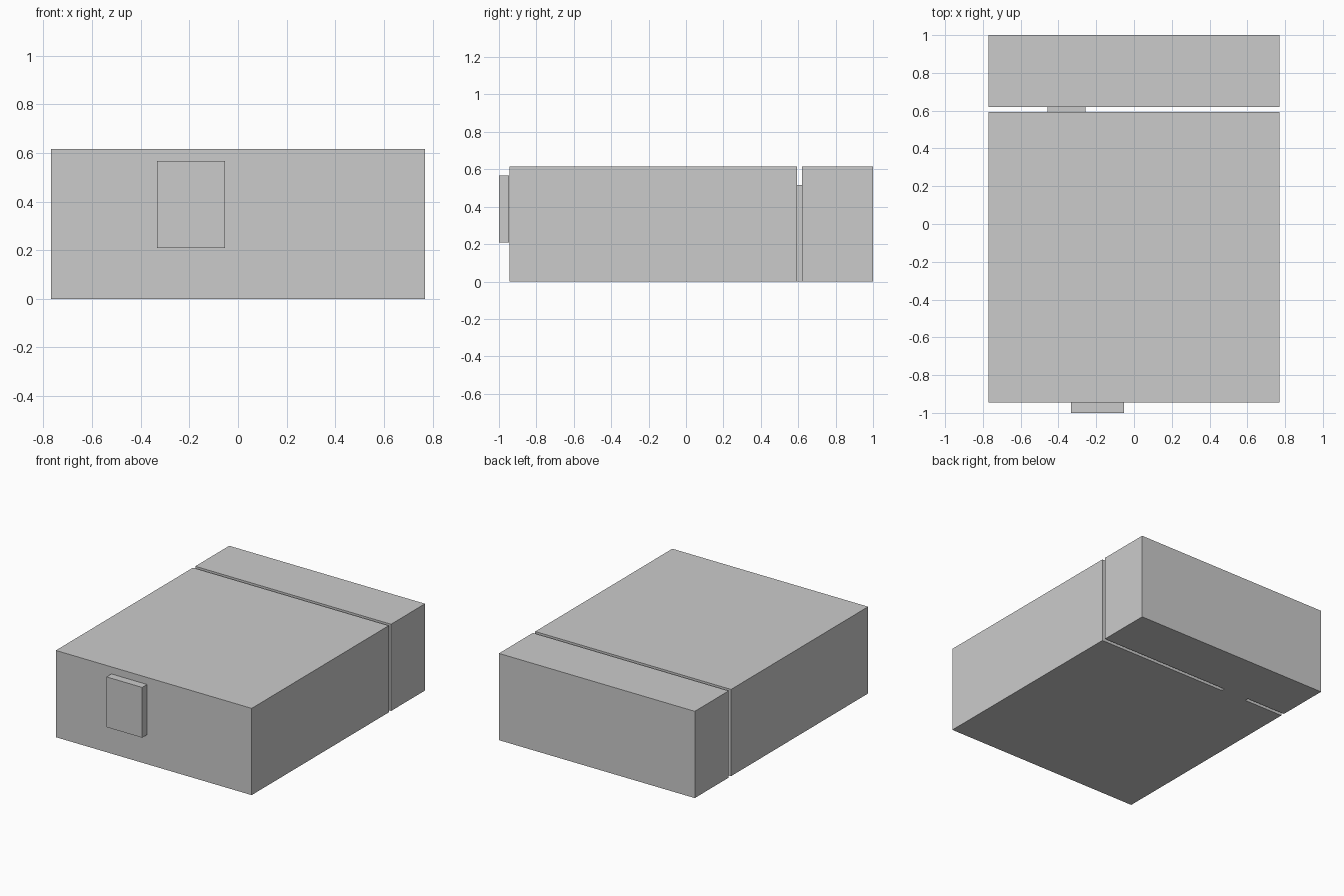
import bpy

if "Cube" in bpy.data.objects:
    bpy.data.objects.remove(bpy.data.objects["Cube"])


def box(name, x, y, z):
    """Add a box spanning the given (min, max) ranges."""
    spans = (x, y, z)
    bpy.ops.mesh.primitive_cube_add(size=1, location=[(a + b) / 2 for a, b in spans])
    obj = bpy.context.object
    obj.name = name
    obj.scale = [b - a for a, b in spans]
    bpy.ops.object.transform_apply(location=False, rotation=False, scale=True)
    return obj


WIDTH = (-0.769, 0.769)
HEIGHT = (0, 0.616)

# Large main block and the slimmer block behind it
box("main_block", WIDTH, (-0.945, 0.593), HEIGHT)
box("rear_block", WIDTH, (0.619, 1.0), HEIGHT)

# Small spacer bridging the gap between the blocks
box("connector", (-0.459, -0.257), (0.593, 0.619), (0, 0.516))

# Raised panel on the front face
box("front_panel", (-0.333, -0.053), (-1.0, -0.945), (0.209, 0.566))
